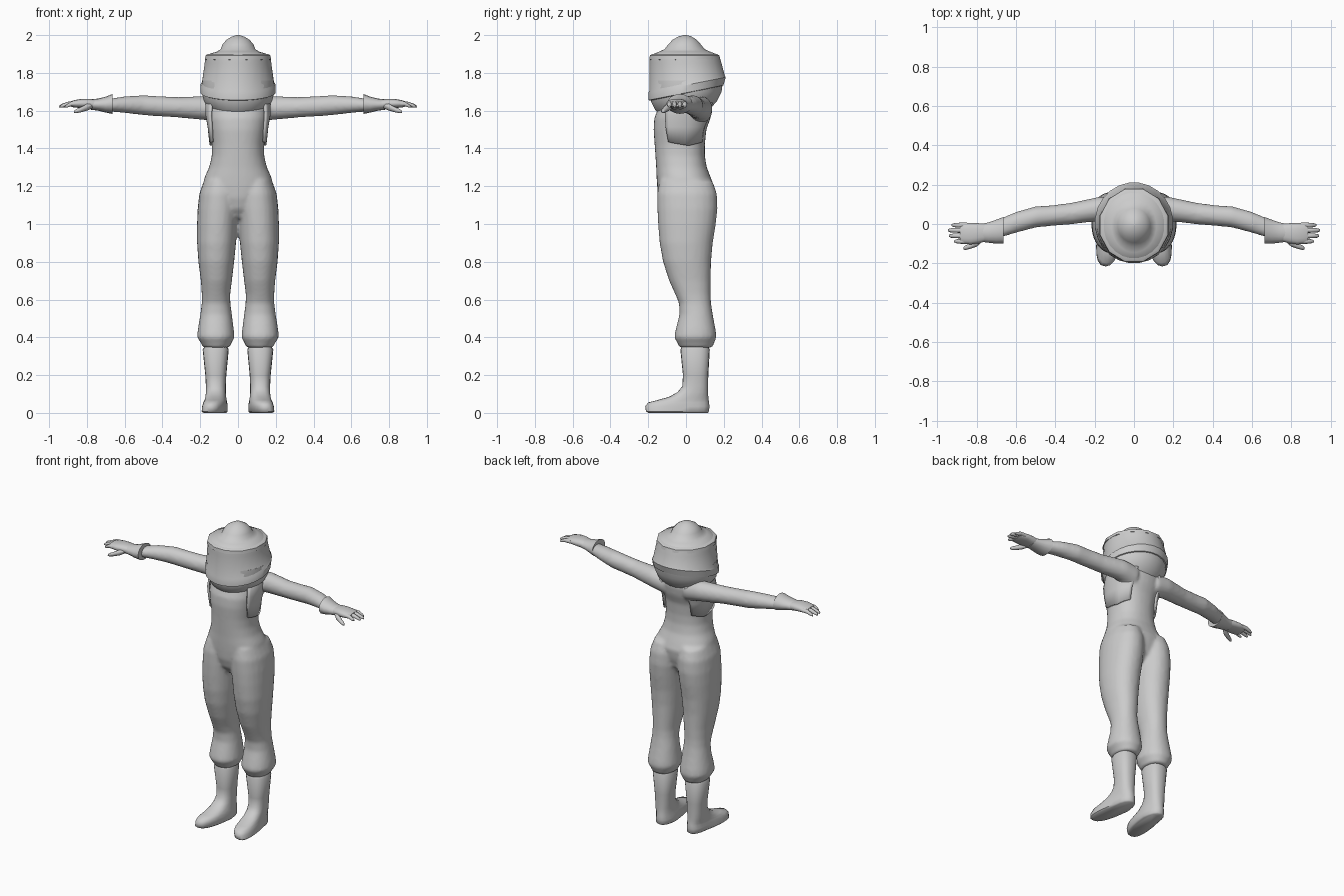
import bpy, bmesh
from math import pi, cos, sin, radians, copysign

cube = bpy.data.objects.get("Cube")
if cube:
    bpy.data.objects.remove(cube)

grey = bpy.data.materials.new("plain grey")
grey.use_nodes = True
grey.diffuse_color = (0.6, 0.6, 0.6, 1)
grey.node_tree.nodes["Principled BSDF"].inputs["Base Color"].default_value = (0.6, 0.6, 0.6, 1)


def section(ring, angle, square=1.0):
    """Point on a rounded section spanning (low, high) on two axes."""
    t, a0, a1, b0, b1 = ring
    c, s = cos(angle), sin(angle)
    c = copysign(abs(c) ** square, c)
    s = copysign(abs(s) ** square, s)
    return t, (a0 + a1) / 2 + c * (a1 - a0) / 2, (b0 + b1) / 2 + s * (b1 - b0) / 2


def loft(bm, rings, axis="z", side=1, sides=20, square=1.0, shift=0.0, warp=None):
    """Skin a stack of sections; axis z spans x and y, axis x spans y and z."""
    loops = []
    for ring in rings:
        loop = []
        for i in range(sides):
            t, a, b = section(ring, 2 * pi * (i + shift) / sides, square)
            x, y, z = (a, b, t) if axis == "z" else (t, a, b)
            if warp:
                x, y, z = warp(x, y, z)
            loop.append(bm.verts.new((x * side, y, z)))
        loops.append(loop)
    for low, high in zip(loops, loops[1:]):
        for i in range(sides):
            j = (i + 1) % sides
            bm.faces.new((low[i], low[j], high[j], high[i]))
    bm.faces.new(loops[0])
    bm.faces.new(loops[-1])


def finish(bm, name, sharp=50):
    bmesh.ops.recalc_face_normals(bm, faces=bm.faces)
    mesh = bpy.data.meshes.new(name)
    bm.to_mesh(mesh)
    bm.free()
    mesh.materials.append(grey)
    mesh.shade_smooth()
    mesh.set_sharp_from_angle(angle=radians(sharp))
    obj = bpy.data.objects.new(name, mesh)
    bpy.context.scene.collection.objects.link(obj)
    return obj


def blend(obj, voxel, repeat):
    """Fuse overlapping lofts into one soft skin."""
    remesh = obj.modifiers.new("fuse", "REMESH")
    remesh.mode = "VOXEL"
    remesh.voxel_size = voxel
    remesh.use_smooth_shade = True
    soft = obj.modifiers.new("soften", "SMOOTH")
    soft.factor = 0.5
    soft.iterations = repeat


# Suit: torso, trouser legs and sleeves fused together
torso = [(z, -w, w, f, b) for z, w, f, b in [
    (1.03, .03, -.09, .08), (1.08, .09, -.13, .12), (1.14, .15, -.148, .14),
    (1.2, .188, -.153, .148), (1.25, .176, -.156, .13), (1.3, .153, -.158, .11),
    (1.36, .139, -.162, .1), (1.42, .137, -.166, .1), (1.5, .147, -.172, .108),
    (1.56, .158, -.168, .13), (1.62, .16, -.145, .14), (1.66, .14, -.1, .13),
    (1.69, .07, -.05, .1)]]
leg = [
    (.345, .045, .185, -.035, .14), (.36, .04, .19, -.04, .145),
    (.4, .018, .217, -.063, .162), (.44, .022, .213, -.055, .157),
    (.52, .032, .2, -.035, .142), (.58, .04, .192, -.037, .133),
    (.63, .041, .192, -.058, .13), (.7, .032, .197, -.09, .131),
    (.8, .02, .21, -.122, .133), (.9, .01, .217, -.14, .142),
    (1.0, .002, .217, -.148, .158), (1.08, -.005, .214, -.152, .167),
    (1.16, -.005, .205, -.153, .164), (1.23, .01, .18, -.14, .14)]
sleeve = [
    (.08, .0, .14, 1.53, 1.67), (.17, .015, .14, 1.55, 1.677),
    (.24, .008, .125, 1.556, 1.675), (.32, -.002, .108, 1.564, 1.672),
    (.42, -.01, .095, 1.57, 1.677), (.5, -.018, .09, 1.576, 1.682),
    (.6, -.045, .062, 1.588, 1.676), (.7, -.075, .02, 1.597, 1.66)]
bm = bmesh.new()
loft(bm, torso, sides=32, square=.88)
for side in (1, -1):
    loft(bm, leg, side=side, sides=24, square=.92)
    loft(bm, sleeve, axis="x", side=side)
blend(finish(bm, "suit"), .011, 5)

# Raised armhole panels wrapping each side of the chest
for side, label in ((1, "left"), (-1, "right")):
    bm = bmesh.new()
    rows = []
    for k, ring in enumerate(torso[7:12]):
        z, x0, x1, y0, y1 = ring
        grow = .008
        ring = (z + .015, x0 - grow, x1 + grow, y0 - grow, y1 + grow)
        first, last = -22 - 5 * k, 52 + 4 * k
        row = []
        for i in range(13):
            t, x, y = section(ring, radians(first + (last - first) * i / 12), .88)
            dip = .02 * (1 - abs(i - 6) / 6) if k == 0 else 0
            row.append(bm.verts.new((x * side, y, t - dip)))
        rows.append(row)
    for low, high in zip(rows, rows[1:]):
        for i in range(12):
            bm.faces.new((low[i], low[i + 1], high[i + 1], high[i]))
    panel = finish(bm, label + "_armhole_panel")
    thick = panel.modifiers.new("thickness", "SOLIDIFY")
    thick.thickness = .012
    thick.offset = 0

# Boots with toes turned slightly outwards
boot = [
    (0, .06, .165, -.2, .115), (.008, .052, .175, -.212, .122),
    (.035, .052, .175, -.216, .124), (.055, .055, .172, -.2, .122),
    (.068, .058, .17, -.15, .12), (.085, .062, .17, -.09, .118),
    (.11, .064, .17, -.045, .117), (.14, .064, .17, -.02, .117),
    (.2, .062, .173, -.016, .118), (.335, .049, .187, -.03, .126),
    (.355, .06, .175, -.02, .116)]


def turn_out(x, y, z):
    return x + .16 * max(0, .02 - y) * max(0, 1 - z / .2), y, z


# Gloves: flared cuff, palm, four fingers and a thumb
cuff = [(.665, -.1, .035, 1.583, 1.688), (.7, -.1, .022, 1.59, 1.674),
        (.74, -.095, .008, 1.6, 1.664), (.78, -.09, .0, 1.605, 1.66)]
palm = [(.74, -.085, .0, 1.607, 1.658), (.79, -.098, .004, 1.61, 1.663),
        (.83, -.104, .006, 1.614, 1.662), (.87, -.1, .003, 1.617, 1.655),
        (.885, -.09, -.005, 1.622, 1.65)]
fingers = [(-.088, .915), (-.06, .942), (-.032, .947), (-.006, .928)]
for side, label in ((1, "left"), (-1, "right")):
    bm = bmesh.new()
    loft(bm, boot, side=side, sides=20, square=.82, warp=turn_out)
    finish(bm, label + "_boot")

    bm = bmesh.new()
    loft(bm, cuff, axis="x", side=side, sides=16)
    finish(bm, label + "_glove_cuff")

    bm = bmesh.new()
    loft(bm, palm, axis="x", side=side, sides=16, square=.85)
    for y, tip in fingers:
        steps = [(.85, .013, 1.637), ((.85 + tip) / 2, .0125, 1.636),
                 (tip - .012, .01, 1.626), (tip, .005, 1.621)]
        loft(bm, [(x, y - r, y + r, z - r, z + r) for x, r, z in steps],
             axis="x", side=side, sides=10)
    thumb = [(.765, -.07, .014, 1.63), (.8, -.096, .019, 1.618),
             (.835, -.113, .014, 1.604), (.858, -.121, .011, 1.597),
             (.868, -.124, .005, 1.594)]
    loft(bm, [(x, y - r, y + r, z - r, z + r) for x, y, r, z in thumb],
         axis="x", side=side, sides=10)
    finish(bm, label + "_hand")


# Helmet: faceted bowl, tilted upper shell, rim and domed crown
def helmet_part(name, profile, tilt=0, sides=24, sharp=35):
    def lean(x, y, z):
        return x, y, z + tilt * y * max(0, min(1, (1.84 - z) / .08))
    bm = bmesh.new()
    loft(bm, [(z, -w, w, f, b) for z, w, f, b in profile],
         sides=sides, shift=.5, warp=lean)
    finish(bm, name, sharp)


helmet_part("helmet_bowl", [
    (1.556, .05, -.09, .03), (1.575, .105, -.135, .08), (1.605, .148, -.165, .125),
    (1.65, .182, -.187, .165), (1.7, .194, -.193, .19), (1.76, .19, -.193, .198)])
helmet_part("helmet_shell", [
    (1.69, .185, -.185, .18), (1.695, .199, -.2, .2), (1.735, .199, -.2, .212),
    (1.745, .192, -.196, .207), (1.85, .178, -.195, .19), (1.885, .174, -.193, .18)],
    tilt=.2)
helmet_part("helmet_rim", [
    (1.868, .17, -.19, .17), (1.872, .181, -.2, .187), (1.892, .178, -.198, .184),
    (1.9, .165, -.185, .17)], sides=12)
helmet_part("helmet_crown", [
    (1.885, .172, -.19, .177), (1.897, .165, -.182, .168), (1.912, .115, -.145, .13),
    (1.925, .093, -.115, .1), (1.95, .083, -.095, .08), (1.975, .062, -.072, .058),
    (1.992, .034, -.042, .03), (2.0, .008, -.012, .004)], sharp=60)
